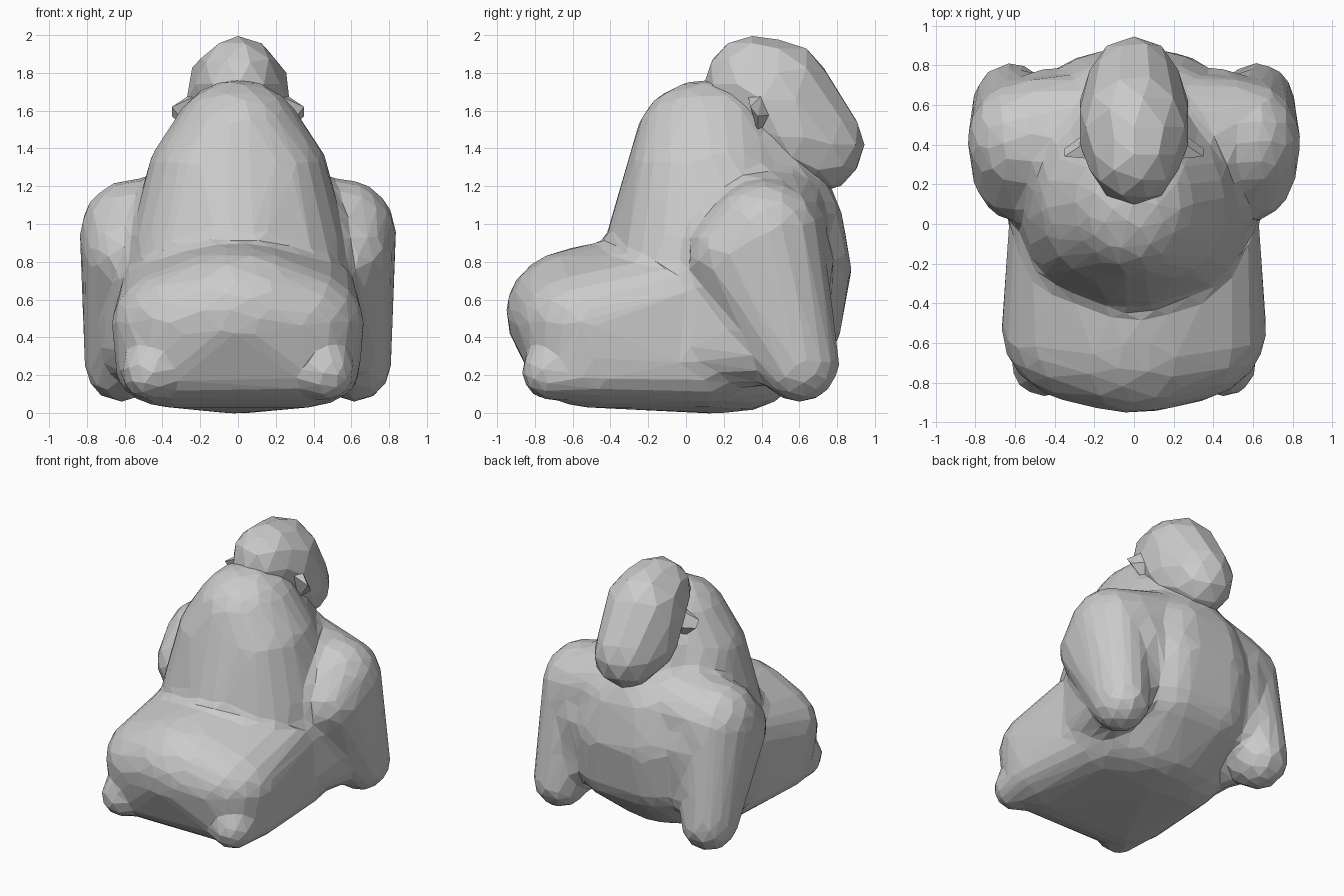
import bpy, bmesh

cube = bpy.data.objects.get("Cube")
if cube:
    bpy.data.objects.remove(cube, do_unlink=True)

grey = bpy.data.materials.new("clay_grey")
grey.use_nodes = True
colour = (0.6, 0.6, 0.6, 1)
grey.diffuse_color = colour
grey.node_tree.nodes["Principled BSDF"].inputs["Base Color"].default_value = colour


def skin(bm, points):
    """Add the convex skin around a set of points."""
    verts = [bm.verts.new(p) for p in points]
    result = bmesh.ops.convex_hull(bm, input=verts)
    inside = {g for g in result["geom_interior"] + result["geom_unused"]
              if isinstance(g, bmesh.types.BMVert)}
    bmesh.ops.delete(bm, geom=list(inside), context="VERTS")


def lump(bm, balls, sides=(1, -1), detail=3):
    """Skin over faceted ellipsoids (centre, radii), mirrored across x."""
    ball = bmesh.new()
    bmesh.ops.create_icosphere(ball, subdivisions=detail, radius=1.02)
    unit = [v.co.copy() for v in ball.verts]
    ball.free()
    skin(bm, [(s * (c[0] + r[0] * p.x), c[1] + r[1] * p.y, c[2] + r[2] * p.z)
              for c, r in balls for s in sides for p in unit])


def finish(name, bm):
    bmesh.ops.recalc_face_normals(bm, faces=bm.faces[:])
    mesh = bpy.data.meshes.new(name)
    bm.to_mesh(mesh)
    bm.free()
    mesh.materials.append(grey)
    obj = bpy.data.objects.new(name, mesh)
    bpy.context.collection.objects.link(obj)
    return obj


# Head: domed cranium running down into jaw and muzzle
head = bmesh.new()
lump(head, [((0, .35, 1.74), (.23, .25, .25)),
            ((0, .49, 1.66), (.28, .29, .31)),
            ((0, .56, 1.46), (.28, .20, .20)),
            ((0, .70, 1.42), (.23, .24, .25))], sides=(1,), detail=2)
bmesh.ops.remove_doubles(head, verts=head.verts[:], dist=0.02)
finish("head", head)

body = bmesh.new()
# Hunched back widening towards the waist
lump(body, [((0, .12, 1.45), (.34, .38, .31)),
            ((.16, .12, 1.24), (.32, .41, .30)),
            ((.22, .10, .82), (.36, .46, .34)),
            ((0, .10, .84), (.45, .54, .32))])
# Neck under the jaw
lump(body, [((0, .30, 1.35), (.33, .33, .25)), ((0, .55, 1.08), (.33, .25, .22))])
# Chest and belly
lump(body, [((.14, .54, .76), (.34, .33, .34)),
            ((.1, .52, 1.0), (.32, .31, .26)),
            ((.16, .50, .48), (.32, .32, .28)),
            ((0, .28, .22), (.45, .28, .21))])
# Shoulder yoke joining the arms to the chest
lump(body, [((.48, .43, .97), (.27, .31, .27)), ((.15, .42, 1.06), (.2, .34, .28))])
# Hips: broad low seat
lump(body, [((.23, -.54, .48), (.43, .36, .31)),
            ((0, -.55, .53), (.50, .40, .34)),
            ((0, -.42, .62), (.40, .30, .28)),
            ((.34, -.48, .22), (.30, .34, .19)),
            ((.34, .10, .25), (.27, .34, .22)),
            ((.30, .05, .65), (.32, .34, .25)),
            ((0, .15, .20), (.40, .40, .20))])
# Paired arms, chest sides, flanks and feet
for side in (1, -1):
    lump(body, [((.57, .42, .94), (.265, .30, .29)),
                ((.60, .32, .84), (.22, .30, .24)),
                ((.62, .60, .26), (.19, .21, .20))], sides=(side,))
    lump(body, [((.44, .52, .80), (.20, .26, .30)),
                ((.46, .52, .45), (.20, .22, .20))], sides=(side,))
    lump(body, [((.42, .08, .35), (.21, .30, .22)),
                ((.54, .40, .36), (.19, .24, .21)),
                ((.50, .30, .88), (.20, .30, .25))], sides=(side,))
    lump(body, [((.46, -.71, .22), (.155, .16, .155)),
                ((.45, -.45, .22), (.18, .20, .16))], sides=(side,))
body = finish("body", body)

# Fuse the lumps, soften the joins, and reduce to large flat facets
fuse = body.modifiers.new("fuse", "REMESH")
fuse.mode = "VOXEL"
fuse.voxel_size = 0.03
soften = body.modifiers.new("soften", "SMOOTH")
soften.factor = 0.5
soften.iterations = 12
facet = body.modifiers.new("facet", "DECIMATE")
facet.ratio = 0.035

# Small blunt ears
for label, s in (("left", 1), ("right", -1)):
    ear = bmesh.new()
    skin(ear, [(s * x, y, z) for x, y, z in
               [(.24, .33, 1.67), (.26, .40, 1.68), (.24, .46, 1.58), (.24, .38, 1.48),
                (.35, .34, 1.62), (.35, .38, 1.57)]])
    finish(label + "_ear", ear)
